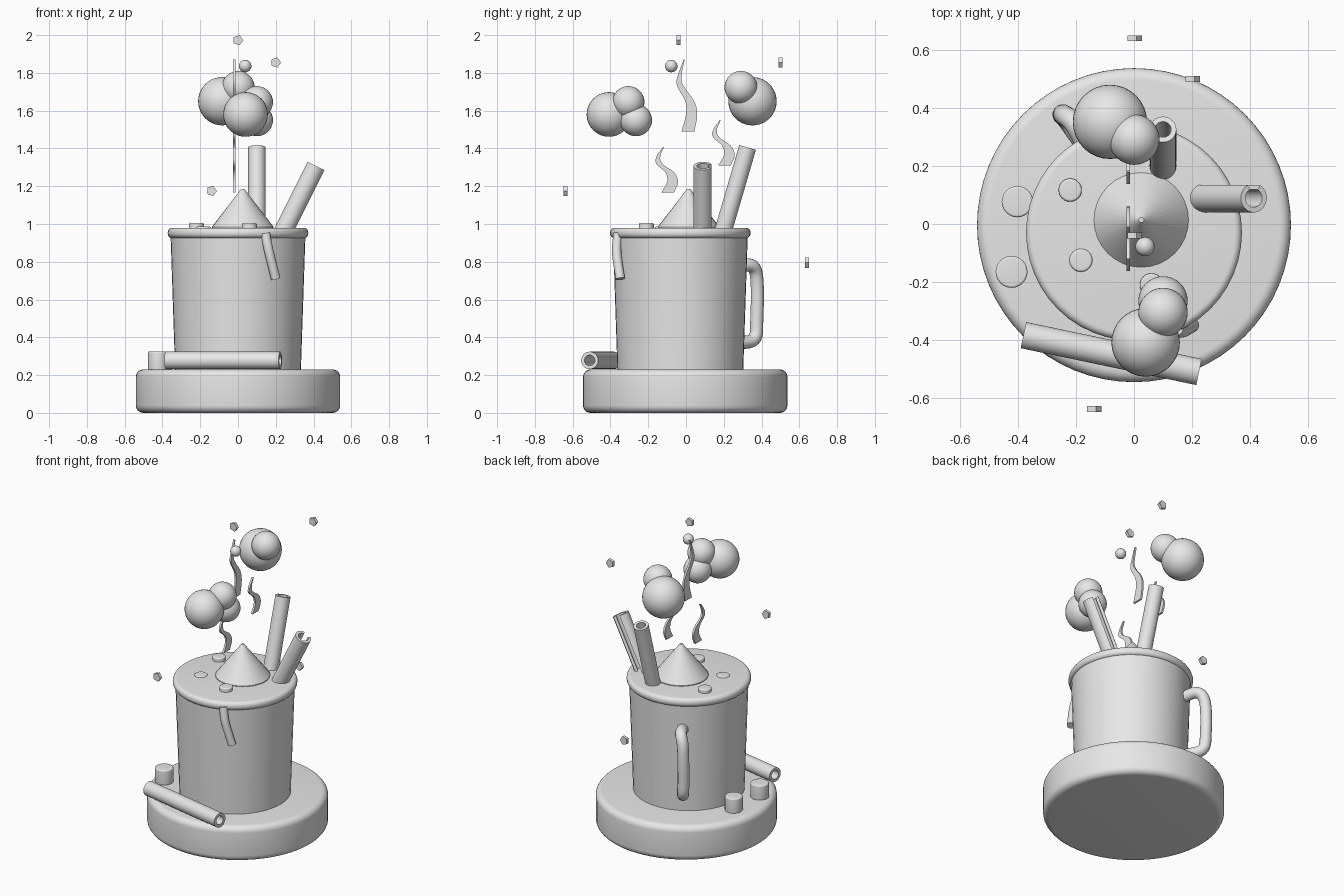
import bpy, bmesh, math
from mathutils import Vector, Matrix

cube = bpy.data.objects.get("Cube")
if cube:
    bpy.data.objects.remove(cube)

clay = bpy.data.materials.new("clay_grey")
clay.use_nodes = True
grey = (0.8, 0.8, 0.8, 1)
clay.diffuse_color = grey
for node in clay.node_tree.nodes:
    if node.type == 'BSDF_PRINCIPLED':
        node.inputs["Base Color"].default_value = grey


def finish(name, bm, loc=(0, 0, 0), axis=None, smooth=True):
    """Turn a bmesh into a placed object, its z turned along axis."""
    bmesh.ops.recalc_face_normals(bm, faces=bm.faces)
    mesh = bpy.data.meshes.new(name)
    bm.to_mesh(mesh)
    bm.free()
    mesh.materials.append(clay)
    ob = bpy.data.objects.new(name, mesh)
    bpy.context.collection.objects.link(ob)
    ob.location = loc
    if axis is not None:
        ob.rotation_euler = axis.to_track_quat('Z', 'Y').to_euler()
    if smooth:
        bpy.ops.object.select_all(action='DESELECT')
        ob.select_set(True)
        bpy.context.view_layer.objects.active = ob
        bpy.ops.object.shade_smooth_by_angle(angle=math.radians(35))
    return ob


def lathe(name, profile, loc, sides=48):
    """Spin (radius, height) points about z."""
    bm = bmesh.new()
    verts = [bm.verts.new((r, 0, z)) for r, z in profile]
    edges = [bm.edges.new(pair) for pair in zip(verts, verts[1:])]
    bmesh.ops.spin(bm, geom=verts + edges, cent=(0, 0, 0), axis=(0, 0, 1),
                   angle=math.tau, steps=sides, use_duplicate=False)
    bmesh.ops.remove_doubles(bm, verts=bm.verts, dist=0.0005)
    return finish(name, bm, loc)


def rounded_disc(name, radius, height, bevel, loc, sides=32):
    arc = [math.radians(a) for a in range(0, 91, 15)]
    low = [(radius - bevel + bevel * math.sin(a), bevel - bevel * math.cos(a)) for a in arc]
    high = [(r, height - z) for r, z in reversed(low)]
    return lathe(name, [(0, 0)] + low + high + [(0, height)], loc, sides)


def ball(name, loc, radius):
    bm = bmesh.new()
    bmesh.ops.create_uvsphere(bm, u_segments=32, v_segments=20, radius=radius)
    ob = finish(name, bm, loc)
    ob.data.polygons.foreach_set("use_smooth", [True] * len(ob.data.polygons))


def wafer(name, start, end, outer=0.046, inner=0.028, slit=0.0):
    """Hollow rolled stick; slit is the open half angle facing +y."""
    start, end = Vector(start), Vector(end)
    axis = end - start
    steps = 32
    turn = math.tau - 2 * slit
    bm = bmesh.new()
    rings = []
    side = Vector((0, 1, 0))
    up = axis.normalized()
    v = (side - up * side.dot(up)).normalized()
    u = v.cross(up)
    count = steps + 1 if slit else steps
    for i in range(count):
        a = slit + turn * i / steps
        d = v * math.cos(a) + u * math.sin(a)
        rings.append([bm.verts.new(p + d * r) for p, r in
                      ((start, outer), (end, outer), (end, inner), (start, inner))])
    for i in range(steps):
        a, b = rings[i], rings[(i + 1) % count]
        for k in range(4):
            m = (k + 1) % 4
            bm.faces.new((a[k], a[m], b[m], b[k]))
    if slit:
        bm.faces.new(rings[0])
        bm.faces.new(rings[-1])
    finish(name, bm)


def smooth_path(points, steps=6):
    """Catmull-Rom points through the given ones."""
    p = [Vector(q) for q in points]
    p = [2 * p[0] - p[1]] + p + [2 * p[-1] - p[-2]]
    out = []
    for a, b, c, d in zip(p, p[1:], p[2:], p[3:]):
        for i in range(steps):
            t = i / steps
            out.append(0.5 * (2 * b + (c - a) * t + (2 * a - 5 * b + 4 * c - d) * t ** 2
                              + (3 * b - a - 3 * c + d) * t ** 3))
    return out + [p[-2]]


def sweep(name, points, radius, sides=16):
    bm = bmesh.new()
    path = smooth_path(points)
    rings = []
    for i, p in enumerate(path):
        t = (path[min(i + 1, len(path) - 1)] - path[max(i - 1, 0)]).normalized()
        u = t.cross(Vector((0.85, 0.53, 0))).normalized()
        v = t.cross(u)
        rings.append([bm.verts.new(p + radius * (u * math.cos(math.tau * k / sides)
                      + v * math.sin(math.tau * k / sides))) for k in range(sides)])
    for a, b in zip(rings, rings[1:]):
        for k in range(sides):
            m = (k + 1) % sides
            bm.faces.new((a[k], a[m], b[m], b[k]))
    bm.faces.new(rings[0])
    bm.faces.new(rings[-1])
    finish(name, bm)


def steam(name, points, width=0.068, x=-0.02, thick=0.006):
    """Thin wavy ribbon in the y-z plane, narrowing to a tip."""
    bm = bmesh.new()
    path = smooth_path([(x, y, z) for y, z in points], 4)
    last = len(path) - 1
    rings = []
    for i, p in enumerate(path):
        w = width / 2 * (1 - 0.92 * (i / last) ** 1.2)
        rings.append([bm.verts.new(p + Vector((sx * thick, sy * w, 0)))
                      for sx, sy in ((-1, -1), (1, -1), (1, 1), (-1, 1))])
    for a, b in zip(rings, rings[1:]):
        for k in range(4):
            m = (k + 1) % 4
            bm.faces.new((a[k], a[m], b[m], b[k]))
    bm.faces.new(rings[0])
    bm.faces.new(rings[-1])
    finish(name, bm)


# Plinth and mug
rounded_disc("base", 0.541, 0.23, 0.04, (0, -0.004, 0), 64)
mug = (0, -0.03, 0)
lathe("mug_body", [(0, 0.225), (0.333, 0.225), (0.357, 0.94), (0, 0.94)], mug)
rounded_disc("mug_rim", 0.372, 0.055, 0.025, (0, -0.03, 0.925), 48)
sweep("mug_handle", [(-0.16, 0.26, 0.77), (-0.205, 0.345, 0.78), (-0.24, 0.375, 0.71),
                     (-0.245, 0.375, 0.5), (-0.23, 0.36, 0.39), (-0.16, 0.26, 0.37)], 0.035)
sweep("drip", [(0.145, -0.36, 0.95), (0.165, -0.367, 0.85), (0.2, -0.348, 0.71)], 0.025)

# Cream peak
lathe("cream_peak", [(0, 0.97), (0.163, 0.97), (0.163, 0.985), (0.009, 1.185), (0, 1.185)],
      (0.025, 0.014, 0), 32)

# Rolled wafers
wafer("wafer_upright", (0.1, 0.19, 0.94), (0.1, 0.326, 1.405))
wafer("wafer_split", (0.225, 0.09, 0.93), (0.413, 0.09, 1.307), outer=0.05, inner=0.032, slit=0.5)
wafer("wafer_lying", (-0.381, -0.383, 0.278), (0.224, -0.51, 0.278))

# Marshmallows on the drink and on the plinth
for i, (x, y, top, r) in enumerate([(-0.22, 0.117, 1.005, 0.04), (-0.183, -0.125, 0.986, 0.04),
                                    (0.06, -0.21, 1.005, 0.04), (-0.402, 0.077, 0.325, 0.054),
                                    (-0.422, -0.165, 0.325, 0.055)]):
    rounded_disc(f"marshmallow_{i}", r, 0.1, 0.008, (x, y, top - 0.1), 24)

# Floating puffs
for i, (x, y, z, r) in enumerate([(0.04, -0.408, 1.58, 0.118), (0.1, -0.305, 1.645, 0.085),
                                  (0.1, -0.265, 1.55, 0.085), (-0.083, 0.352, 1.65, 0.128),
                                  (0.001, 0.291, 1.723, 0.087), (0.038, -0.078, 1.836, 0.033)]):
    ball(f"puff_{i}", (x, y, z), r)

# Steam wisps
steam("steam_high", [(0.01, 1.49), (0.03, 1.58), (0.02, 1.65), (-0.03, 1.73),
                     (-0.035, 1.78), (-0.01, 1.87)])
bend = [(0, 0), (0.025, 0.055), (0.01, 0.105), (-0.045, 0.15), (-0.05, 0.19), (-0.023, 0.24)]
for name, y, z in (("steam_back", 0.204, 1.31), ("steam_low", -0.096, 1.168)):
    steam(name, [(y + dy, z + dz) for dy, dz in bend], 0.066)

# Five-sided sparkles
for i, loc in enumerate([(0, -0.04, 1.973), (0.2, 0.5, 1.855),
                         (-0.14, -0.638, 1.175), (0, 0.64, 0.795)]):
    bm = bmesh.new()
    bmesh.ops.create_cone(bm, cap_ends=True, segments=5, radius1=0.028, radius2=0.028, depth=0.02)
    point = max(bm.verts, key=lambda v: v.co.x).co
    turn = Matrix.Rotation(-math.atan2(point.y, point.x), 3, 'Z')
    bmesh.ops.rotate(bm, verts=bm.verts, matrix=Matrix.Rotation(math.pi / 2, 3, 'X') @ turn)
    finish(f"sparkle_{i}", bm, loc, smooth=False)
